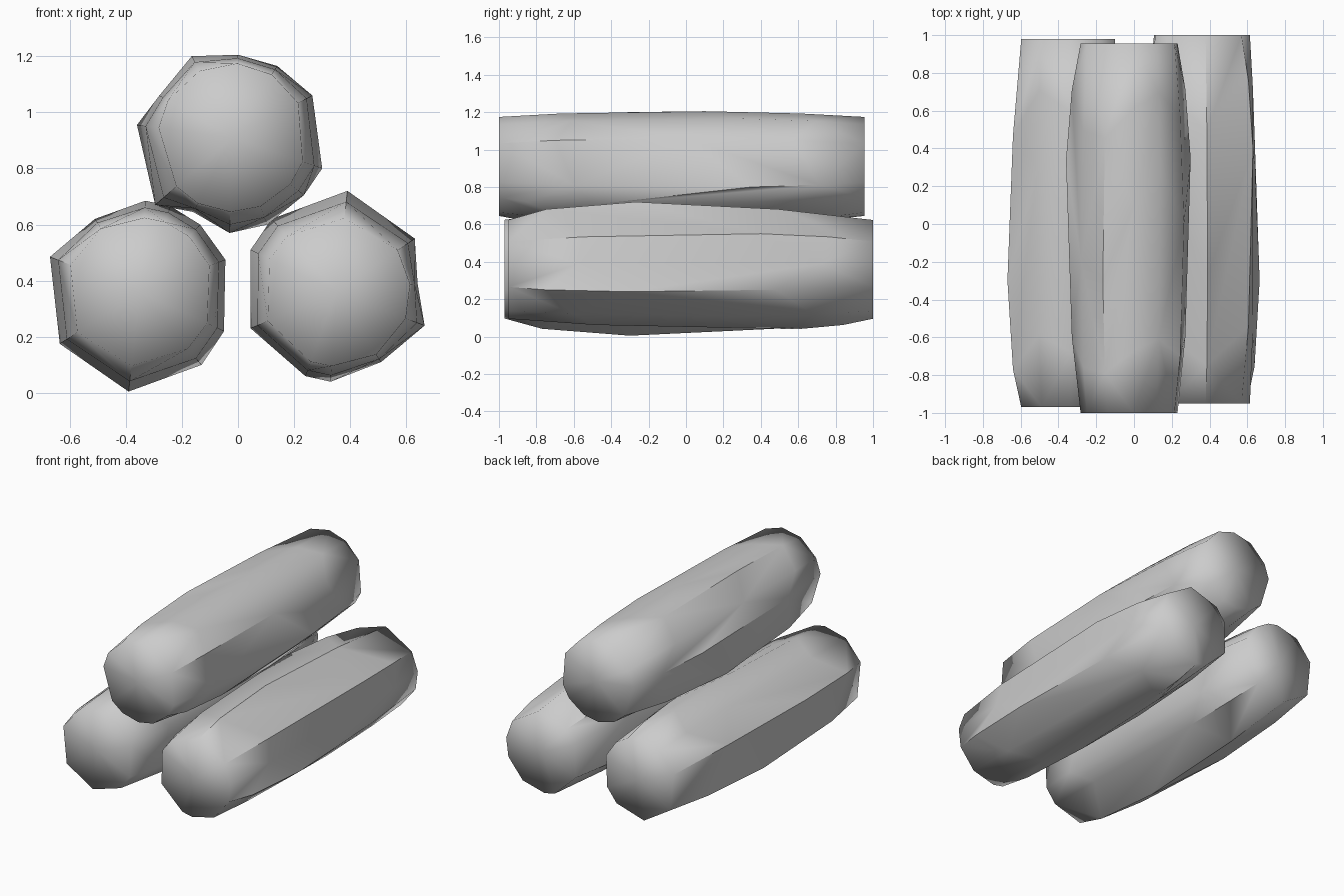
import bpy
import bmesh
from math import radians, hypot
from mathutils import Vector

old = bpy.data.objects.get("Cube")
if old:
    bpy.data.objects.remove(old, do_unlink=True)

# Single grey used for every log
grey = bpy.data.materials.new("log grey")
grey.use_nodes = True
tone = (0.6, 0.6, 0.6, 1)
grey.diffuse_color = tone
grey.node_tree.nodes["Principled BSDF"].inputs["Base Color"].default_value = tone


def make_log(name, centre, front, back, ridges, end_radius=0.265):
    """Rough hewn log: each ridge is (x, z, y of its widest point)."""
    cx, cz = centre
    bm = bmesh.new()
    rings = [[] for _ in range(5)]
    for x, z, peak_y in ridges:
        dx, dz = x - cx, z - cz
        reach = hypot(dx, dz)
        ux, uz = dx / reach, dz / reach
        end = min(end_radius, reach)
        shoulder = end + (reach - end) * 0.6
        stations = [
            (front, end),
            (front + (peak_y - front) * 0.3, shoulder),
            (peak_y, reach),
            (back + (peak_y - back) * 0.4, shoulder),
            (back, end),
        ]
        for ring, (y, r) in zip(rings, stations):
            ring.append(bm.verts.new((cx + ux * r, y, cz + uz * r)))

    # Hewn sides, split into triangles along alternating diagonals
    count = len(ridges)
    for k in range(len(rings) - 1):
        lower, upper = rings[k], rings[k + 1]
        for i in range(count):
            j = (i + 1) % count
            a, b, c, d = lower[i], lower[j], upper[j], upper[i]
            if (i + k) % 2:
                bm.faces.new((a, b, c))
                bm.faces.new((a, c, d))
            else:
                bm.faces.new((a, b, d))
                bm.faces.new((b, c, d))

    # Fan shaped ends
    rim = set()
    for ring, y in ((rings[0], front), (rings[-1], back)):
        hub = bm.verts.new((cx, y, cz))
        for i in range(count):
            bm.faces.new((hub, ring[i], ring[(i + 1) % count]))
        rim.update(ring)
    bmesh.ops.recalc_face_normals(bm, faces=bm.faces[:])

    # Soft shading, with only the strongest ridges kept crisp
    for face in bm.faces:
        face.smooth = True
    for edge in bm.edges:
        on_rim = all(v in rim for v in edge.verts)
        edge.smooth = on_rim or edge.calc_face_angle(0) < radians(38)

    mesh = bpy.data.meshes.new(name)
    bm.to_mesh(mesh)
    bm.free()
    mesh.materials.append(grey)
    log = bpy.data.objects.new(name, mesh)
    bpy.context.collection.objects.link(log)
    return log


make_log("upper_log", (-0.02, 0.91), -1.0, 0.955, [
    (-0.165, 1.2, -0.3), (0, 1.205, 0.1), (0.14, 1.165, 0.3),
    (0.265, 1.06, 0), (0.3, 0.8, 0.35), (0.235, 0.705, -0.5),
    (0.105, 0.6, 0.2), (-0.03, 0.57, -0.2), (-0.16, 0.645, 0.3),
    (-0.295, 0.67, 0), (-0.36, 0.955, 0.34), (-0.28, 1.06, -0.2),
])

make_log("right_lower_log", (-0.35, 0.36), -0.97, 0.98, [
    (-0.67, 0.485, -0.3), (-0.51, 0.62, 0.3), (-0.33, 0.685, 0),
    (-0.24, 0.665, 0.5), (-0.135, 0.6, -0.2), (-0.045, 0.475, 0.2),
    (-0.05, 0.22, -0.1), (-0.13, 0.1, 0.4), (-0.39, 0.005, -0.3),
    (-0.635, 0.175, 0.1),
])

make_log("left_lower_log", (0.35, 0.36), -0.95, 1.0, [
    (0.39, 0.72, -0.27), (0.63, 0.55, 0.4), (0.64, 0.39, 0.3),
    (0.665, 0.24, -0.3), (0.51, 0.11, 0.2), (0.33, 0.04, 0.6),
    (0.24, 0.06, -0.2), (0.045, 0.23, 0.1), (0.045, 0.51, -0.3),
    (0.12, 0.62, 0.3),
])
